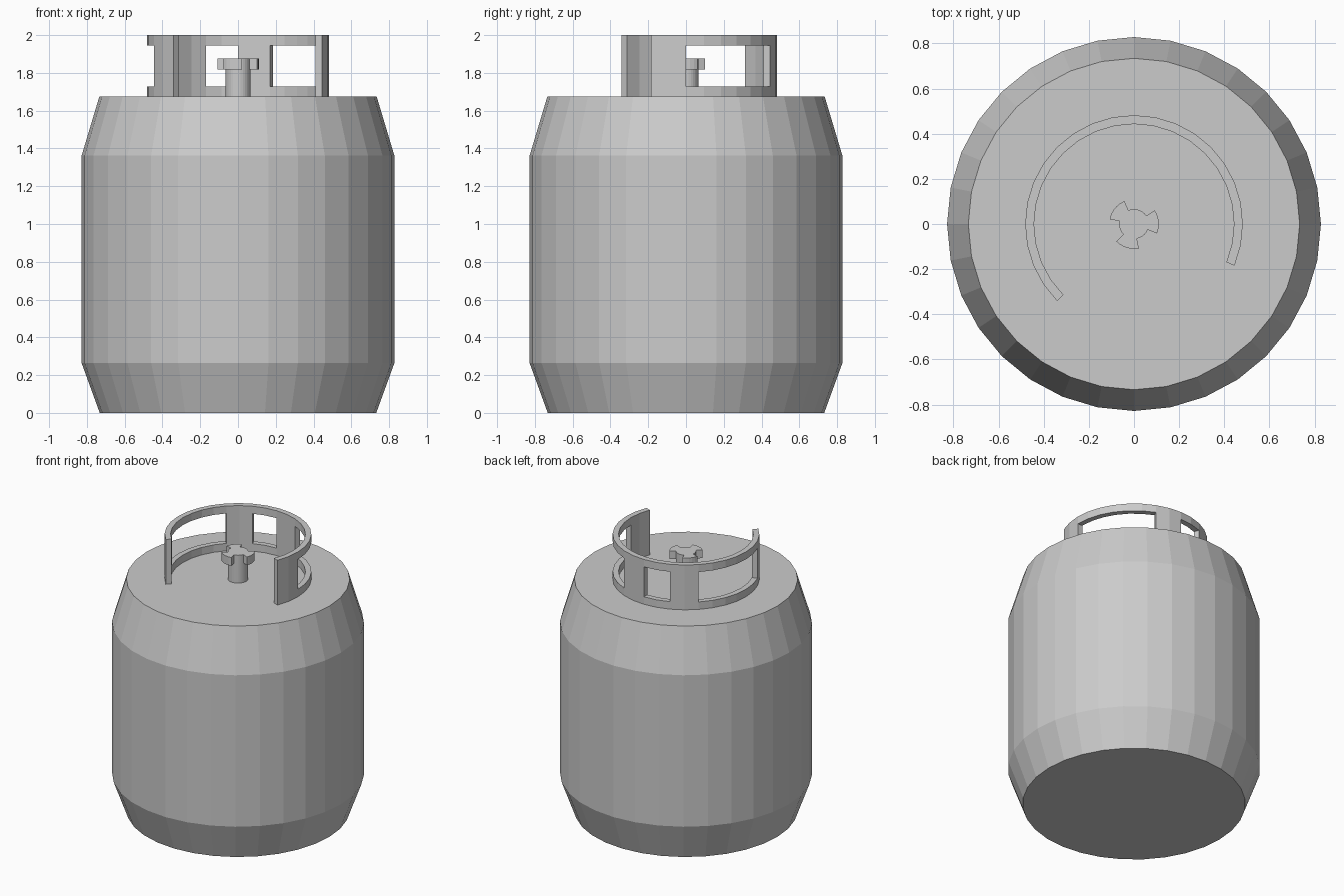
import bpy, bmesh
from math import cos, sin, tau

if "Cube" in bpy.data.objects:
    bpy.data.objects.remove(bpy.data.objects["Cube"])

SEG = 32                      # every round part uses 32 steps
STEP = tau / SEG


def polar(r, i, z):
    return (r * cos(i * STEP), r * sin(i * STEP), z)


def finish(name, bm):
    bmesh.ops.remove_doubles(bm, verts=bm.verts, dist=1e-5)
    bmesh.ops.recalc_face_normals(bm, faces=bm.faces)
    mesh = bpy.data.meshes.new(name)
    bm.to_mesh(mesh)
    bm.free()
    obj = bpy.data.objects.new(name, mesh)
    bpy.context.collection.objects.link(obj)
    return obj


def loft(name, rings):
    """Skin a stack of closed rings and cap both ends."""
    bm = bmesh.new()
    loops = [[bm.verts.new(p) for p in ring] for ring in rings]
    for a, b in zip(loops, loops[1:]):
        n = len(a)
        for i in range(n):
            j = (i + 1) % n
            bm.faces.new((a[i], a[j], b[j], b[i]))
    bm.faces.new(loops[0][::-1])
    bm.faces.new(loops[-1])
    return finish(name, bm)


def circle(r, z):
    return [polar(r, i, z) for i in range(SEG)]


# Tank body: chamfered drum
TOP = 1.675
loft("tank_body", [circle(r, z) for r, z in
                   ((0.732, 0), (0.828, 0.264), (0.828, 1.362), (0.734, TOP))])

# Valve stem
loft("valve_stem", [circle(0.066, TOP - 0.01), circle(0.066, 1.83)])

# Valve knob: hub with three lobes, given as (first step, last step)
lobes = [(-2, 3), (10, 15), (20, 25)]
outline = []
for k, (a, b) in enumerate(lobes):
    nxt = lobes[k + 1][0] if k < 2 else lobes[0][0] + SEG
    outline += [(0.11, i) for i in range(a, b + 1)]
    outline += [(0.066, i) for i in range(b, nxt + 1)]
loft("valve_knob", [[polar(r, i, z) for r, i in outline] for z in (1.817, 1.877)])

# Guard collar: open ring with three windows, built from solid cells
R_OUT, R_IN = 0.482, 0.443
levels = [TOP, 1.729, 1.946, 2.0]
windows = [(0, 6), (8, 10), (12, 18)]


def solid(i, k):
    if not (-2 <= i < 20 and 0 <= k < 3):
        return False
    return k != 1 or not any(a <= i < b for a, b in windows)


bm = bmesh.new()


def quad(*pts):
    bm.faces.new([bm.verts.new(polar(r, i, levels[k])) for r, i, k in pts])


for i in range(-2, 20):
    for k in range(3):
        if not solid(i, k):
            continue
        for r in (R_OUT, R_IN):
            quad((r, i, k), (r, i + 1, k), (r, i + 1, k + 1), (r, i, k + 1))
        for di, e in ((-1, i), (1, i + 1)):
            if not solid(i + di, k):
                quad((R_IN, e, k), (R_OUT, e, k), (R_OUT, e, k + 1), (R_IN, e, k + 1))
        for dk, e in ((-1, k), (1, k + 1)):
            if not solid(i, k + dk):
                quad((R_IN, i, e), (R_OUT, i, e), (R_OUT, i + 1, e), (R_IN, i + 1, e))
finish("guard_collar", bm)
